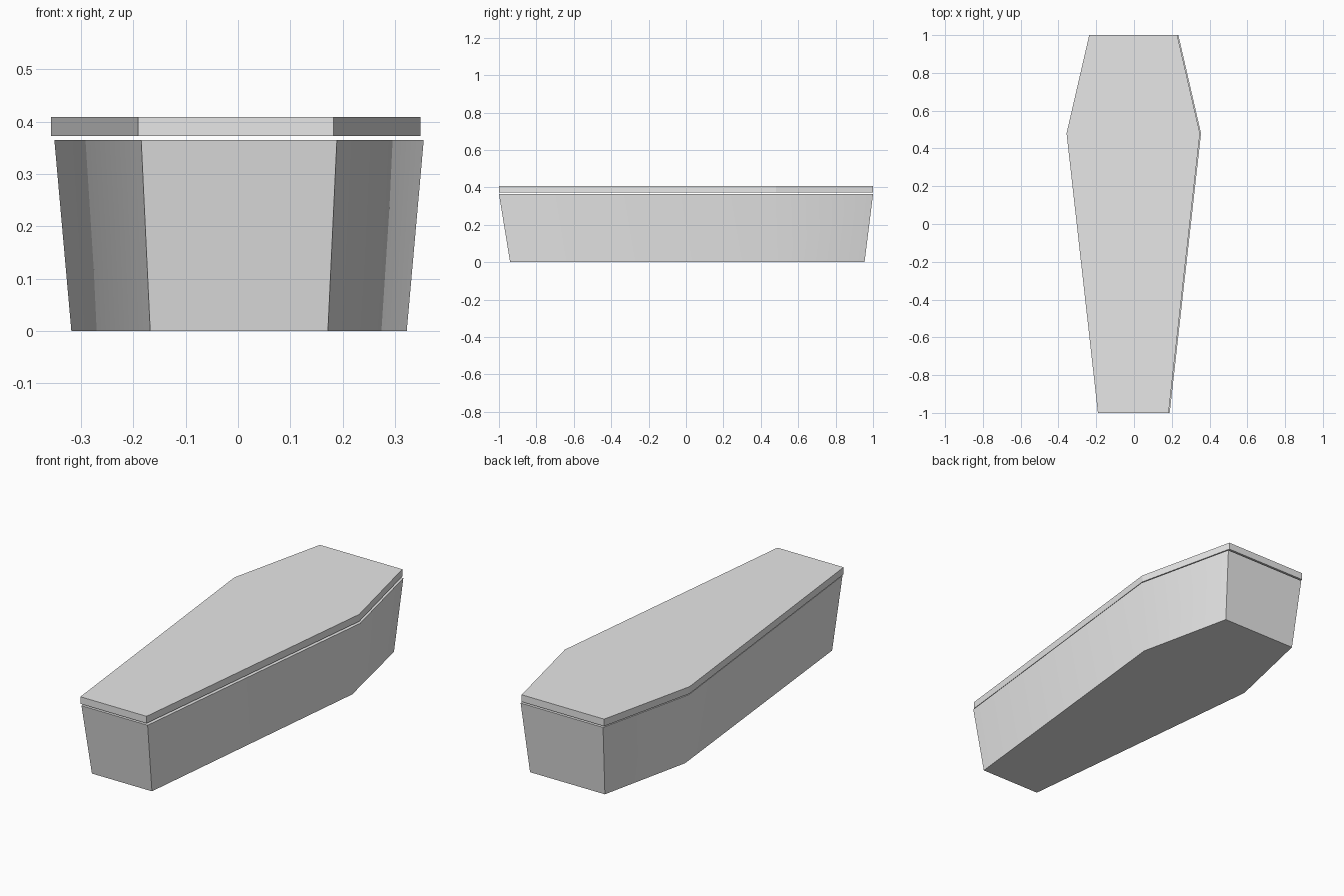
import bpy, bmesh, math

cube = bpy.data.objects.get("Cube")
if cube:
    bpy.data.objects.remove(cube, do_unlink=True)

grey = bpy.data.materials.new("plain_grey")
grey.use_nodes = True
grey.diffuse_color = (0.8, 0.8, 0.8, 1)
grey.node_tree.nodes["Principled BSDF"].inputs["Base Color"].default_value = (0.8, 0.8, 0.8, 1)

# Half outline of the six-sided plan: foot, shoulder, head
HALF = [(0.187, -1.0), (0.353, 0.48), (0.233, 1.0)]


def ring(bm, z, sx=1, sy=1, dx=0, dy=0):
    """Add one mirrored outline loop at height z."""
    plan = HALF + [(-x, y) for x, y in reversed(HALF)]
    return [bm.verts.new((x * sx + dx, y * sy + dy, z)) for x, y in plan]


def loft(name, sections):
    """Join outline loops in order and cap the first and last."""
    bm = bmesh.new()
    rings = [ring(bm, *s) for s in sections]
    for a, b in zip(rings, rings[1:]):
        for i in range(len(a)):
            j = (i + 1) % len(a)
            bm.faces.new((a[i], a[j], b[j], b[i]))
    bm.faces.new(rings[0][::-1])
    bm.faces.new(rings[-1])
    bmesh.ops.recalc_face_normals(bm, faces=bm.faces)
    mesh = bpy.data.meshes.new(name)
    bm.to_mesh(mesh)
    bm.free()
    mesh.materials.append(grey)
    obj = bpy.data.objects.new(name, mesh)
    bpy.context.collection.objects.link(obj)
    return obj


# Tapered box: floor, outer rim, inner rim, inner floor
box = loft("coffin_box", [
    (0, 0.908, 0.9475, 0.002, 0.007),
    (0.365, 1, 1, 0.002),
    (0.365, 0.89, 0.965, 0.002),
    (0.035, 0.81, 0.915, 0.002, 0.007),
])

# Flat lid, hovering just above the rim and set slightly to one side
lid = loft("coffin_lid", [(0.373, 1, 1, -0.004), (0.409, 1, 1, -0.004)])

# Soft shoulders on the box, crisp corners elsewhere
bpy.ops.object.select_all(action="DESELECT")
box.select_set(True)
bpy.context.view_layer.objects.active = box
bpy.ops.object.shade_smooth_by_angle(angle=math.radians(30))
